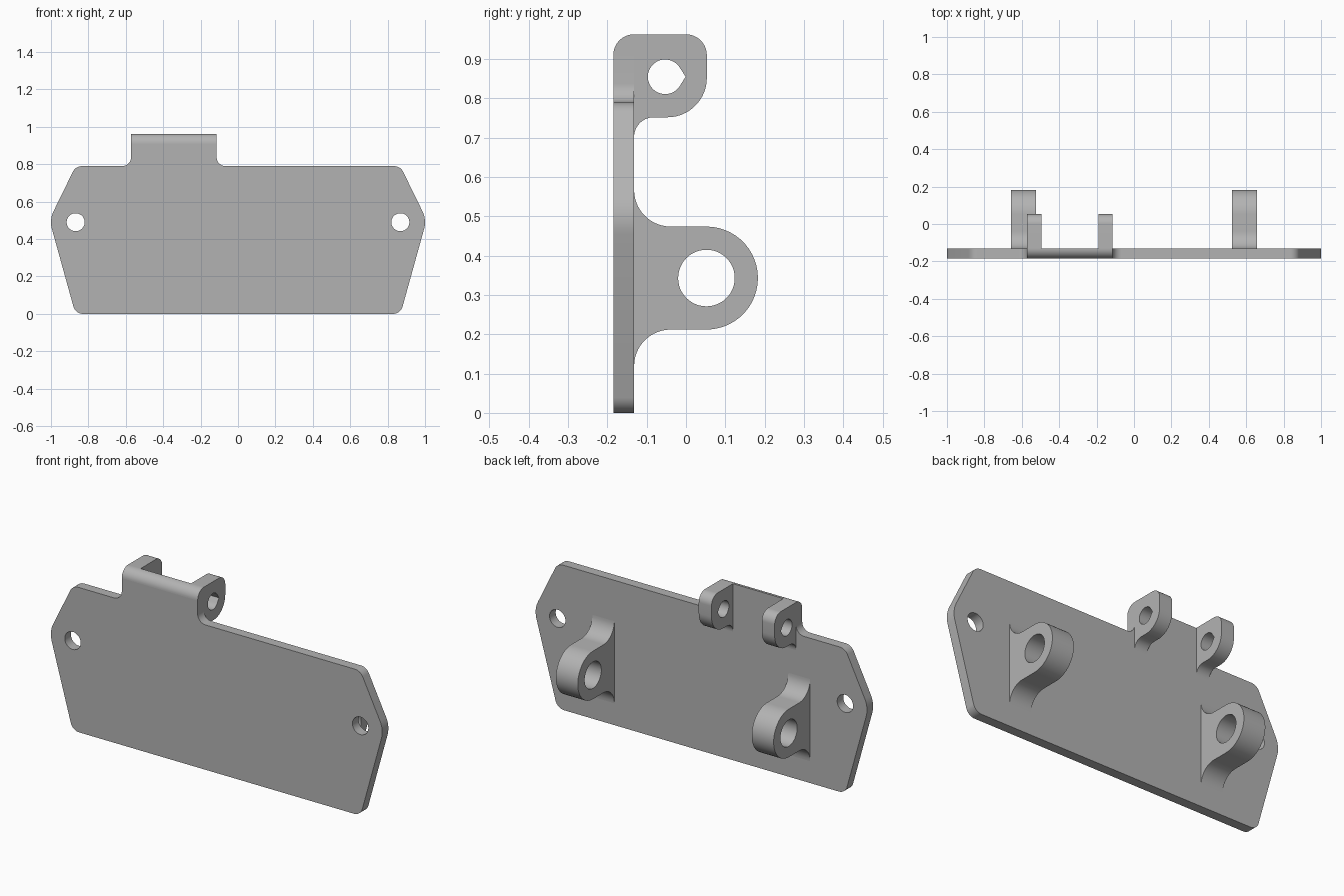
import bpy
import bmesh
import math
from mathutils import Vector

cube = bpy.data.objects.get("Cube")
if cube:
    bpy.data.objects.remove(cube, do_unlink=True)

# Single grey finish
GREY = (0.45, 0.45, 0.45, 1.0)
grey = bpy.data.materials.new("plain grey")
grey.use_nodes = True
grey.diffuse_color = GREY
grey.node_tree.nodes["Principled BSDF"].inputs["Base Color"].default_value = GREY


def rounded(corners):
    """Turn (u, v, radius) corners into an outline with arcs."""
    out = []
    count = len(corners)
    for i, (u, v, r) in enumerate(corners):
        p = Vector((u, v))
        if r == 0:
            out.append(p)
            continue
        a = (Vector(corners[i - 1][:2]) - p).normalized()
        b = (Vector(corners[(i + 1) % count][:2]) - p).normalized()
        half = a.angle(b) / 2
        centre = p + (a + b).normalized() * (r / math.sin(half))
        reach = r / math.tan(half)
        s, e = p + a * reach - centre, p + b * reach - centre
        start = math.atan2(s.y, s.x)
        sweep = math.atan2(s.x * e.y - s.y * e.x, s.dot(e))
        steps = max(3, math.ceil(abs(sweep) / math.radians(7)))
        for k in range(steps + 1):
            t = start + sweep * k / steps
            out.append(centre + Vector((math.cos(t), math.sin(t))) * r)
    # Drop points where neighbouring arcs meet
    return [p for i, p in enumerate(out) if (p - out[i - 1]).length > 1e-4]


def hole(u, v, r, tip=0.0, steps=48):
    """Round hole, or a teardrop with its point at distance tip."""
    spread = math.acos(r / tip) if tip else 0.0
    pts = []
    for k in range(steps + (1 if tip else 0)):
        t = spread + (math.tau - 2 * spread) * k / steps
        pts.append(Vector((u + r * math.cos(t), v + r * math.sin(t))))
    if tip:
        pts.append(Vector((u + tip, v)))
    return pts


def extrude(name, loops, low, high, axis):
    """Solid from an outline and its holes, along x or y."""
    def place(p, d):
        return (d, p.x, p.y) if axis == "x" else (p.x, d, p.y)

    bm = bmesh.new()
    caps = ([], [])
    for loop in loops:
        rings = [[bm.verts.new(place(p, d)) for p in loop] for d in (low, high)]
        n = len(loop)
        for i in range(n):
            j = (i + 1) % n
            bm.faces.new((rings[0][i], rings[0][j], rings[1][j], rings[1][i]))
        for cap, ring in zip(caps, rings):
            cap += [bm.edges.get((ring[i - 1], ring[i])) for i in range(n)]
    for cap in caps:
        bmesh.ops.triangle_fill(bm, use_beauty=True, edges=cap)
    bmesh.ops.recalc_face_normals(bm, faces=bm.faces[:])
    mesh = bpy.data.meshes.new(name)
    bm.to_mesh(mesh)
    bm.free()
    mesh.materials.append(grey)
    obj = bpy.data.objects.new(name, mesh)
    bpy.context.collection.objects.link(obj)
    bpy.ops.object.select_all(action="DESELECT")
    obj.select_set(True)
    bpy.context.view_layer.objects.active = obj
    bpy.ops.object.shade_smooth_by_angle(angle=math.radians(30))
    return obj


FRONT, BACK = -0.185, -0.132
THICK = BACK - FRONT
TOP, TAB_TOP = 0.79, 0.963
TAB_R, TAB_L = -0.572, -0.114

# Plate with pointed ends, mounting holes and the raised tab
plate = rounded([
    (-0.869, 0, 0.053), (0.869, 0, 0.053), (1.0086, 0.503, 0.132),
    (0.868, TOP, 0.053),
    (TAB_L, TOP, 0.047), (TAB_L, TAB_TOP - THICK, 0),
    (TAB_R, TAB_TOP - THICK, 0), (TAB_R, TOP, 0.047),
    (-0.868, TOP, 0.053), (-1.0086, 0.503, 0.132),
])
bolt_holes = [hole(side * 0.868, 0.49, 0.048) for side in (-1, 1)]
extrude("plate", [plate] + bolt_holes, FRONT, BACK, "y")

# Rounded front edge on top of the tab
edge = rounded([
    (FRONT, TAB_TOP - THICK, 0), (BACK, TAB_TOP - THICK, 0),
    (BACK, TAB_TOP, 0), (FRONT, TAB_TOP, THICK),
])
extrude("tab_edge", [edge], TAB_R, TAB_L, "x")

# Ears behind the tab, with teardrop holes
ear = rounded([
    (BACK, 0.702, 0), (BACK, 0.752, 0.05), (0.053, 0.752, 0.1),
    (0.053, TAB_TOP, 0.053), (BACK, TAB_TOP, 0),
])
ear_hole = hole(-0.053, 0.855, 0.044, tip=0.052)
extrude("right_ear", [ear, ear_hole], TAB_R, TAB_R + 0.077, "x")
extrude("left_ear", [ear, ear_hole], TAB_L - 0.077, TAB_L, "x")

# Large pivot lugs, flared into the plate
lug = rounded([
    (BACK, 0.119, 0), (BACK, 0.212, 0.093), (0.183, 0.212, 0.131),
    (0.183, 0.474, 0.131), (BACK, 0.474, 0.093), (BACK, 0.567, 0),
])
lug_hole = hole(0.052, 0.343, 0.072)
for name, x in (("right_lug", -0.591), ("left_lug", 0.591)):
    extrude(name, [lug, lug_hole], x - 0.066, x + 0.066, "x")
